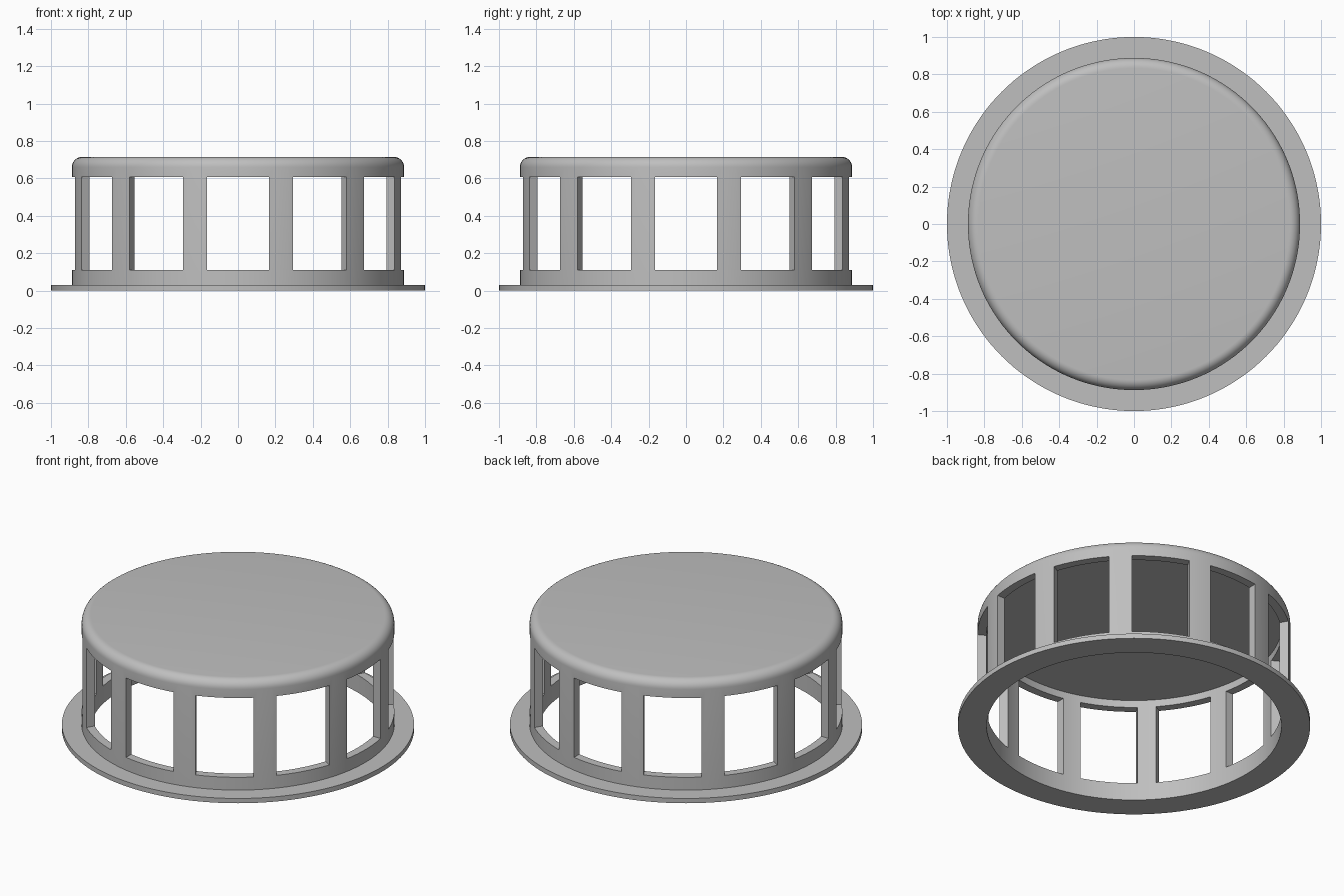
import bpy, bmesh, math
from mathutils import Matrix, Vector

cube = bpy.data.objects.get("Cube")
if cube:
    bpy.data.objects.remove(cube, do_unlink=True)

WALL_OUT, WALL_IN, FLANGE = 0.888, 0.837, 1.0
FLANGE_TOP, CEILING, TOP, FILLET = 0.03, 0.652, 0.715, 0.055
SILL, HEAD, WINDOW_WIDTH, WINDOWS = 0.11, 0.607, 0.33, 12

grey = bpy.data.materials.new("light grey")
grey.use_nodes = True
colour = (0.52, 0.52, 0.52, 1)
grey.diffuse_color = colour
grey.node_tree.nodes["Principled BSDF"].inputs["Base Color"].default_value = colour


def make_object(name, bm):
    mesh = bpy.data.meshes.new(name)
    bm.to_mesh(mesh)
    bm.free()
    obj = bpy.data.objects.new(name, mesh)
    bpy.context.collection.objects.link(obj)
    return obj


def lathe(name, profile, steps):
    """Revolve an (r, z) profile whose two ends lie on the axis."""
    bm = bmesh.new()
    verts = [bm.verts.new((r, 0, z)) for r, z in profile]
    edges = [bm.edges.new(pair) for pair in zip(verts, verts[1:])]
    bmesh.ops.spin(bm, geom=verts + edges, cent=(0, 0, 0), axis=(0, 0, 1),
                   angle=math.tau, steps=steps)
    bmesh.ops.remove_doubles(bm, verts=bm.verts, dist=1e-4)
    bmesh.ops.recalc_face_normals(bm, faces=bm.faces)
    return make_object(name, bm)


# Hollow cap with a rounded top rim and a flat base flange
rim = []
for i in range(9):
    a = math.pi / 2 * i / 8
    rim.append((WALL_OUT - FILLET + FILLET * math.cos(a),
                TOP - FILLET + FILLET * math.sin(a)))
profile = [(0, CEILING), (WALL_IN, CEILING), (WALL_IN, 0), (FLANGE, 0),
           (FLANGE, FLANGE_TOP), (WALL_OUT, FLANGE_TOP)] + rim + [(0, TOP)]
cap = lathe("vented_cap", profile, 144)
cap.data.materials.append(grey)

# Ring of straight-sided window cutters
bm = bmesh.new()
for i in range(WINDOWS):
    place = (Matrix.Rotation(math.tau * i / WINDOWS, 4, 'Z')
             @ Matrix.Translation((0.85, 0, (SILL + HEAD) / 2))
             @ Matrix.Diagonal(Vector((0.3, WINDOW_WIDTH, HEAD - SILL, 1))))
    bmesh.ops.create_cube(bm, size=1, matrix=place)
cutter = make_object("window_cutter", bm)
cutter.data.materials.append(grey)
cutter.hide_render = True

# Cut the windows and drop the helper
bpy.ops.object.select_all(action='DESELECT')
cap.select_set(True)
bpy.context.view_layer.objects.active = cap
cut = cap.modifiers.new("windows", 'BOOLEAN')
cut.operation = 'DIFFERENCE'
cut.solver = 'EXACT'
cut.object = cutter
bpy.ops.object.modifier_apply(modifier=cut.name)
bpy.data.objects.remove(cutter, do_unlink=True)

bpy.ops.object.shade_smooth_by_angle(angle=math.radians(30))
